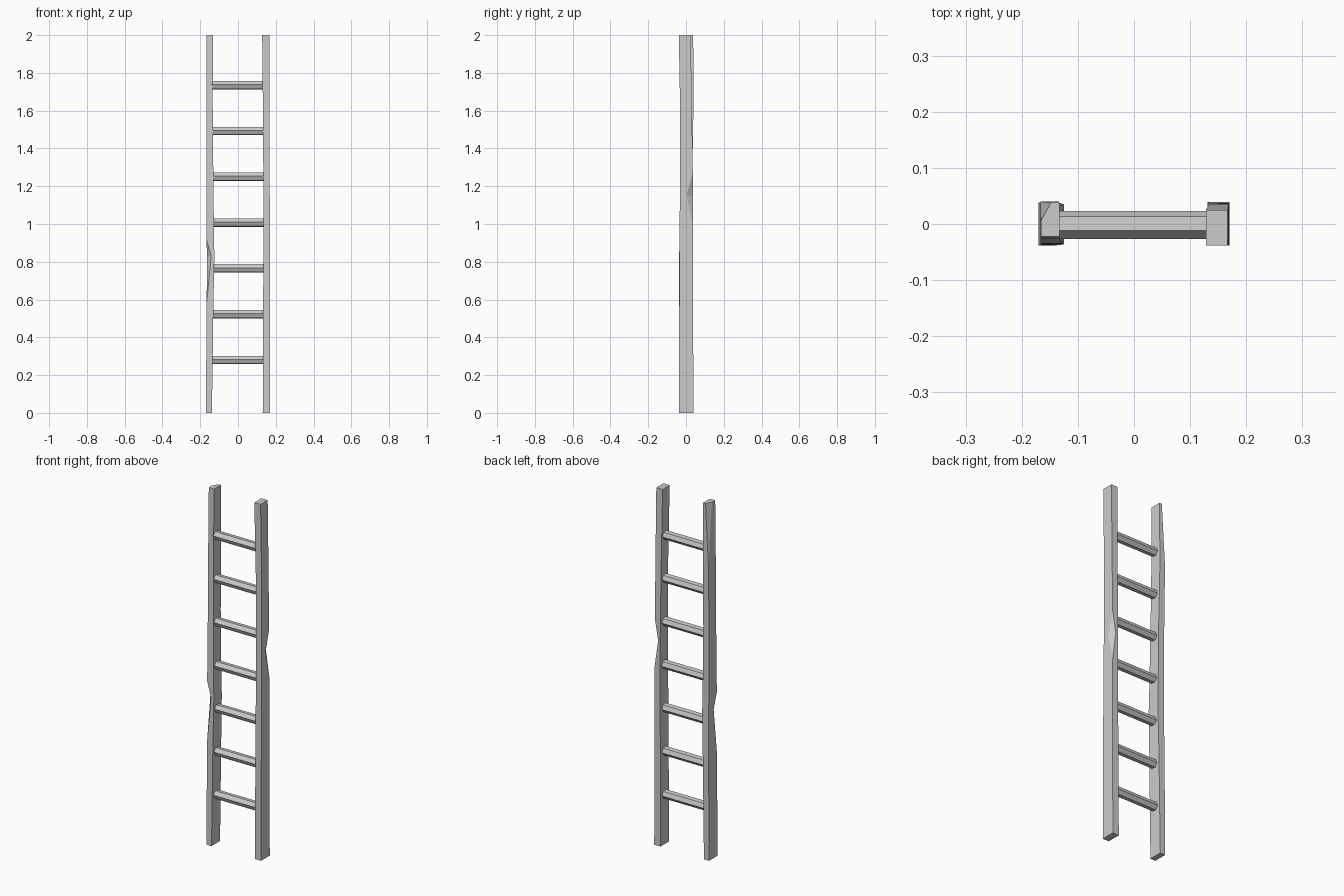
import bpy, bmesh, math

if "Cube" in bpy.data.objects:
    bpy.data.objects.remove(bpy.data.objects["Cube"])


def finish(name, bm):
    bmesh.ops.remove_doubles(bm, verts=bm.verts, dist=0.0004)
    bmesh.ops.recalc_face_normals(bm, faces=bm.faces)
    mesh = bpy.data.meshes.new(name)
    bm.to_mesh(mesh)
    bm.free()
    obj = bpy.data.objects.new(name, mesh)
    bpy.context.collection.objects.link(obj)
    return obj


def loft(name, rings):
    bm = bmesh.new()
    loops = [[bm.verts.new(p) for p in ring] for ring in rings]
    n = len(loops[0])
    for a, b in zip(loops, loops[1:]):
        for i in range(n):
            j = (i + 1) % n
            bm.faces.new((a[i], a[j], b[j], b[i]))
    bm.faces.new(loops[0])
    bm.faces.new(loops[-1])
    return finish(name, bm)


def section(z, x0, x1, y0, y1, fl=(0, 0), br=(0, 0), bl=(0, 0)):
    """Rectangle with optional chipped front-left, back-right, back-left corners."""
    return [(x0, y0 + fl[1], z), (x0 + fl[0], y0, z),
            (x1, y0, z),
            (x1, y1 - br[1], z), (x1 - br[0], y1, z),
            (x0 + bl[0], y1, z), (x0, y1 - bl[1], z)]


# Left rail: chipped at mid-height in front and at the top behind
loft("left_rail", [
    section(0.00, -0.170, -0.138, -0.038, 0.038),
    section(0.58, -0.166, -0.130, -0.037, 0.037),
    section(0.83, -0.164, -0.125, -0.036, 0.035, fl=(0.022, 0.025)),
    section(0.92, -0.167, -0.127, -0.035, 0.034),
    section(1.30, -0.167, -0.131, -0.029, 0.034),
    section(1.65, -0.167, -0.134, -0.026, 0.040),
    section(2.00, -0.166, -0.133, -0.022, 0.038, bl=(0.018, 0.032)),
])

# Right rail: chipped on the back outer corner, tapering towards the top
loft("right_rail", [
    section(0.00, 0.131, 0.170, -0.038, 0.039),
    section(1.00, 0.135, 0.169, -0.034, 0.037),
    section(1.15, 0.135, 0.168, -0.032, 0.036, br=(0.020, 0.034)),
    section(1.27, 0.134, 0.168, -0.031, 0.036),
    section(1.60, 0.132, 0.168, -0.031, 0.031),
    section(2.00, 0.128, 0.167, -0.038, 0.025),
])

# Seven hexagonal rungs, slightly rolled
for k in range(7):
    z = 0.28 + k * 0.2425
    hexagon = [(-0.002 + 0.025 * math.cos(math.radians(60 * i - 7)),
                z + 0.024 * math.sin(math.radians(60 * i - 7))) for i in range(6)]
    loft(f"rung_{k + 1}", [[(x, y, h) for y, h in hexagon] for x in (-0.142, 0.142)])
